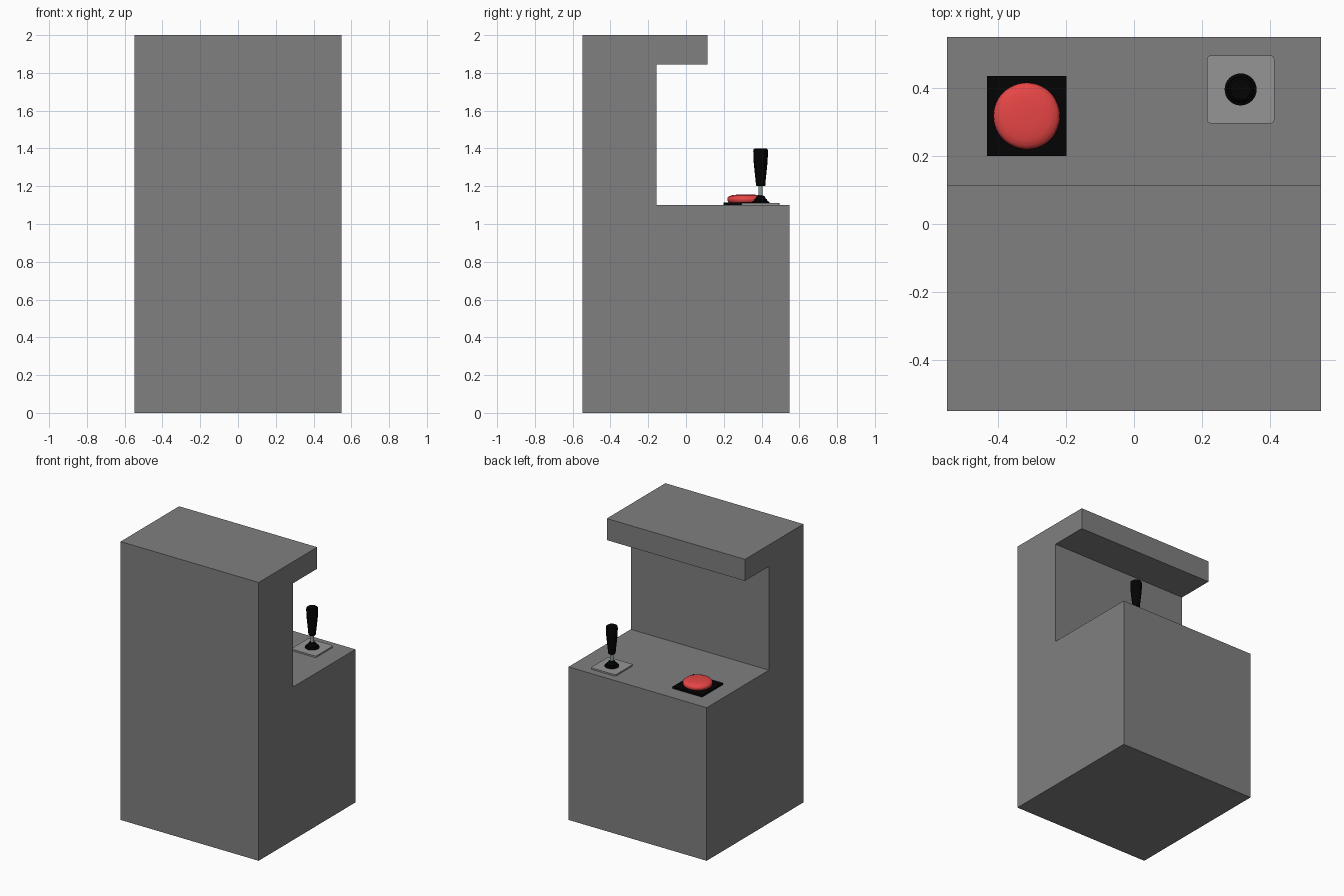
import bpy, bmesh, math

if "Cube" in bpy.data.objects:
    bpy.data.objects.remove(bpy.data.objects["Cube"])


def material(name, color):
    m = bpy.data.materials.new(name)
    m.diffuse_color = (*color, 1)
    m.use_nodes = True
    m.node_tree.nodes["Principled BSDF"].inputs["Base Color"].default_value = m.diffuse_color
    return m


RED = material("red", (0.8, 0.06, 0.06))
BLACK = material("black", (0.001, 0.001, 0.001))
STEEL = material("steel", (0.25, 0.33, 0.33))
DARK = material("dark_grey", (0.215, 0.215, 0.215))
LIGHT = material("light_grey", (0.30, 0.30, 0.30))


def finish(name, bm, mat=None, smooth=False):
    bmesh.ops.recalc_face_normals(bm, faces=bm.faces[:])
    me = bpy.data.meshes.new(name)
    bm.to_mesh(me)
    bm.free()
    ob = bpy.data.objects.new(name, me)
    bpy.context.collection.objects.link(ob)
    if mat:
        me.materials.append(mat)
    if smooth:
        bpy.ops.object.select_all(action='DESELECT')
        ob.select_set(True)
        bpy.context.view_layer.objects.active = ob
        bpy.ops.object.shade_smooth_by_angle(angle=math.radians(35))
    return ob


def plate(name, x0, x1, y0, y1, z0, z1, mat, corner=0):
    bm = bmesh.new()
    bmesh.ops.create_cube(bm, size=1)
    for v in bm.verts:
        v.co = (x0 if v.co.x < 0 else x1, y0 if v.co.y < 0 else y1,
                z0 if v.co.z < 0 else z1)
    if corner:
        upright = [e for e in bm.edges
                   if abs(e.verts[0].co.z - e.verts[1].co.z) > 1e-4]
        bmesh.ops.bevel(bm, geom=upright, offset=corner, segments=4,
                        profile=0.5, affect='EDGES')
    return finish(name, bm, mat)


def lathe(name, x, y, profile, mat, sides=32):
    """Revolve (radius, z) points about a vertical axis at x, y."""
    bm = bmesh.new()
    rings = []
    for r, z in profile:
        rings.append([bm.verts.new((x + r * math.cos(math.tau * i / sides),
                                    y + r * math.sin(math.tau * i / sides), z))
                      for i in range(sides)])
    for a, b in zip(rings, rings[1:]):
        for i in range(sides):
            j = (i + 1) % sides
            bm.faces.new((a[i], a[j], b[j], b[i]))
    bm.faces.new(rings[0])
    bm.faces.new(rings[-1])
    return finish(name, bm, mat, smooth=True)


# Cabinet: side profile extruded across the width
W = 0.549
bm = bmesh.new()
side = [(-0.549, 0), (0.549, 0), (0.549, 1.1), (-0.157, 1.1),
        (-0.157, 1.845), (0.115, 1.845), (0.115, 2), (-0.549, 2)]
face = bm.faces.new([bm.verts.new((-W, y, z)) for y, z in side])
ext = bmesh.ops.extrude_face_region(bm, geom=[face], use_keep_orig=True)
for g in ext["geom"]:
    if isinstance(g, bmesh.types.BMVert):
        g.co.x = W
finish("cabinet", bm, DARK)

# Push button on its square base
plate("button_base", -0.432, -0.198, 0.199, 0.434, 1.098, 1.114, BLACK)
lathe("button", -0.315, 0.317,
      [(0.088, 1.112), (0.095, 1.119), (0.098, 1.129), (0.096, 1.139),
       (0.088, 1.147), (0.070, 1.153), (0.040, 1.156), (0.012, 1.157)], RED, 48)

# Joystick: mounting plate, rubber boot, shaft and grip
JX, JY = 0.313, 0.395
plate("stick_plate", JX - 0.099, JX + 0.099, JY - 0.1, JY + 0.1,
      1.098, 1.111, LIGHT, 0.012)
lathe("stick_boot", JX, JY,
      [(0.047, 1.109), (0.047, 1.117), (0.036, 1.122), (0.034, 1.130),
       (0.026, 1.136), (0.022, 1.146), (0.014, 1.150)], BLACK)
lathe("stick_shaft", JX, JY, [(0.011, 1.14), (0.011, 1.22)], STEEL, 24)
lathe("stick_grip", JX, JY,
      [(0.020, 1.200), (0.025, 1.205), (0.026, 1.225), (0.031, 1.27),
       (0.037, 1.33), (0.039, 1.385), (0.037, 1.396), (0.030, 1.401)], BLACK)
